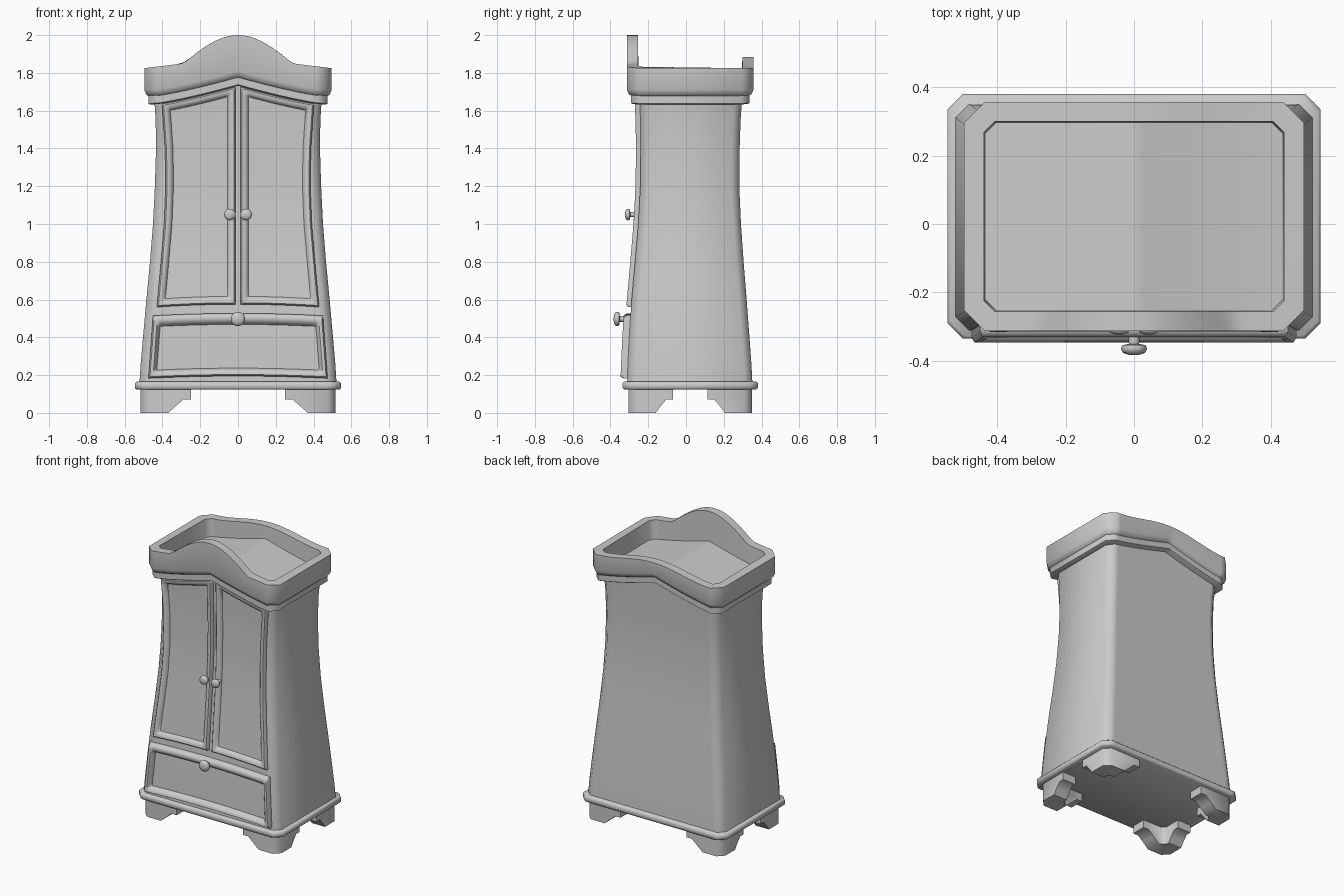
import bpy, bmesh, math

if "Cube" in bpy.data.objects:
    bpy.data.objects.remove(bpy.data.objects["Cube"])

N = 33  # samples along front and back edges (odd keeps the centre peak)


def make(name, verts, faces, angle=50, fix=True):
    me = bpy.data.meshes.new(name)
    me.from_pydata(verts, [], faces)
    if fix:
        bm = bmesh.new()
        bm.from_mesh(me)
        bmesh.ops.recalc_face_normals(bm, faces=bm.faces)
        bm.to_mesh(me)
        bm.free()
    ob = bpy.data.objects.new(name, me)
    bpy.context.collection.objects.link(ob)
    bpy.ops.object.select_all(action='DESELECT')
    ob.select_set(True)
    bpy.context.view_layer.objects.active = ob
    bpy.ops.object.shade_smooth_by_angle(angle=math.radians(angle))
    return ob


def interp(table, z):
    if z <= table[0][0]:
        return table[0][1]
    for (a, p), (b, q) in zip(table, table[1:]):
        if z <= b:
            return p + (q - p) * (z - a) / (b - a)
    return table[-1][1]


def bridge(rings):
    n = len(rings[0])
    verts = [p for r in rings for p in r]
    faces = [(k*n + i, k*n + (i+1) % n, (k+1)*n + (i+1) % n, (k+1)*n + i)
             for k in range(len(rings)-1) for i in range(n)]
    return verts, faces


def rect(hx, y0, y1, c, zf):
    """Chamfered rectangle ring; zf(x, y) gives the height."""
    xs = [(hx-c) * (2*i/(N-1) - 1) for i in range(N)]
    pts = [(x, y0) for x in xs] + [(hx, y0+c), (hx, y1-c)]
    pts += [(x, y1) for x in reversed(xs)] + [(-hx, y1-c), (-hx, y0+c)]
    return [(x, y, zf(x, y)) for x, y in pts]


def loft(name, rings, angle=50):
    """Bridge rectangle rings and close both ends with front-to-back strips."""
    verts, faces = bridge(rings)
    n = len(rings[0])
    for o in (0, n*(len(rings)-1)):
        faces += [(o+i, o+i+1, o+2*N-i, o+2*N+1-i) for i in range(N-1)]
        faces.append((o+N-1, o+N, o+N+1, o+N+2))
        faces.append((o+2*N+1, o+2*N+2, o+2*N+3, o))
    return make(name, verts, faces, angle)


def arch(x):
    return 0.10 * max(0, 1 - abs(x)/0.45) ** 1.25


def flat(h):
    return lambda x, y: h


def arched(h):
    return lambda x, y: h + arch(x)


def crest(x, y):
    a = abs(x)
    if y > 0:
        return 1.825 + 0.03*(1 + math.cos(math.pi*min(a/0.45, 1)))
    if a > 0.29:
        return 1.825 + 0.025*max(0, 0.495-a)/0.205
    return 1.85 + 0.15*math.cos(math.pi/2*a/0.29)


# Flared body
SIDE = [(.15, .522), (.25, .516), (.4, .503), (.6, .485), (.8, .466), (1, .45),
        (1.2, .44), (1.4, .434), (1.55, .436), (1.64, .442)]
FRONT = [(.15, -.312), (.25, -.308), (.4, -.301), (.6, -.288), (.8, -.27), (1, -.253),
         (1.2, -.242), (1.4, -.24), (1.55, -.242), (1.64, -.246)]
BACK = [(.15, .352), (.25, .347), (.4, .336), (.6, .321), (.8, .305), (1, .291),
        (1.2, .282), (1.4, .284), (1.55, .289), (1.64, .296)]
loft("body", [rect(s, f, b, 0.04, arched(z) if z > 1.6 else flat(z))
              for (z, s), (_, f), (_, b) in zip(SIDE, FRONT, BACK)])

# Base plate
loft("base_plate", [rect(.545-i, -.335+i, .38-i, .045, flat(z)) for i, z in
                    ((.008, .123), (0, .131), (0, .157), (.008, .165))])

# Moulding under the crown
loft("crown_moulding", [rect(.475-i, -.29+i, .335-i, .045, arched(z)) for i, z in
                        ((.01, 1.632), (0, 1.638), (0, 1.68))])

# Crown tray with arched front and back crests
def crown_ring(i, c, zf):
    return rect(.496-i, -.313+i, .357-i, c, zf)

loft("crown", [crown_ring(.03, .05, arched(1.672)), crown_ring(.01, .055, arched(1.685)),
               crown_ring(0, .06, arched(1.71)), crown_ring(0, .06, crest),
               crown_ring(.058, .03, crest), crown_ring(.062, .03, arched(1.70))])


def panel(name, left, right, bottom, top, zlo, zhi, depth, top_scale=1.0):
    """Framed panel on the curved front: raised rim, recessed field."""
    prof = [(0, -.02), (0, depth*.6), (.008, depth), (.024, depth), (.036, depth*.6), (.042, .004)]
    m, inner = len(prof), 14

    def spread(a, b, k, n, scale=1.0):
        if k < m:
            return a + prof[k][0]
        if k >= n-m:
            return b - prof[n-1-k][0]*scale
        lo, hi = a + prof[-1][0], b - prof[-1][0]*scale
        return lo + (hi-lo)*(k-m+1)/(inner+1)

    n = 2*m + inner
    verts = []
    for j in range(n):
        z0 = spread(zlo, zhi, j, n, top_scale)
        for i in range(n):
            x = spread(left(z0), right(z0), i, n)
            z = spread(bottom(x), top(x), j, n, top_scale)
            k = min(i, j, n-1-i, n-1-j, m-1)
            verts.append((x, interp(FRONT, z) - prof[k][1], z))
    faces = [(j*n+i, j*n+i+1, (j+1)*n+i+1, (j+1)*n+i)
             for j in range(n-1) for i in range(n-1)]
    make(name, verts, faces, 50, fix=False)


# Doors
EDGE = [(.56, .43), (.8, .408), (1, .391), (1.2, .383), (1.4, .386), (1.64, .402)]
def door_edge(z): return interp(EDGE, z)
def door_top(x): return 1.63 + arch(x)
def door_bottom(x): return .575 - .015*(abs(x)/.43)**2

panel("left_door", lambda z: -door_edge(z), lambda z: -.014, door_bottom, door_top, .56, 1.65, .025)
panel("right_door", lambda z: .014, door_edge, door_bottom, door_top, .56, 1.65, .025)

# Drawer
def drawer_edge(z): return .475 - .025*(z-.18)/.34

panel("drawer", lambda z: -drawer_edge(z), drawer_edge, lambda x: .195 - .012*(x/.47)**2,
      lambda x: .527 - .012*(x/.45)**2, .185, .52, .036, 1.4)


# Turned knobs
def knob(name, x, z, y_tip, length, r):
    prof = [(.45, 0), (.4, .55), (.9, .6), (1, .75), (.85, .92), (.45, 1), (.01, 1.02)]
    rings = [[(x + r*a*math.cos(t*math.pi/8), y_tip + length*(1-d), z + r*a*math.sin(t*math.pi/8))
              for t in range(16)] for a, d in prof]
    verts, faces = bridge(rings)
    faces += [tuple(range(16)), tuple(range(len(verts)-16, len(verts)))]
    make(name, verts, faces)


for s, side in ((-1, "left"), (1, "right")):
    knob(side + "_door_knob", s*.043, 1.05, -.322, .06, .031)
knob("drawer_knob", 0, .497, -.382, .07, .038)


# Bracket feet
def foot(name, sx, sy, y_out):
    c, w = .04, .10
    rings = []
    for z, ex, ey in ((0, .145, .145), (.035, .185, .17), (.07, .225, .20), (.07, .265, .235), (.13, .265, .235)):
        plan = [(c, 0), (ex, 0), (ex, w), (w+.025, w), (w, w+.025), (w, ey), (0, ey), (0, c)]
        rings.append([(sx*(.515-a), sy*(y_out-b), z) for a, b in plan])
    verts, faces = bridge(rings)
    n = len(rings[0])
    faces += [tuple(range(n)), tuple(range(len(verts)-n, len(verts)))]
    make(name, verts, faces)


for sx, side in ((-1, "left"), (1, "right")):
    foot("front_" + side + "_foot", sx, -1, .305)
    foot("back_" + side + "_foot", sx, 1, .35)
